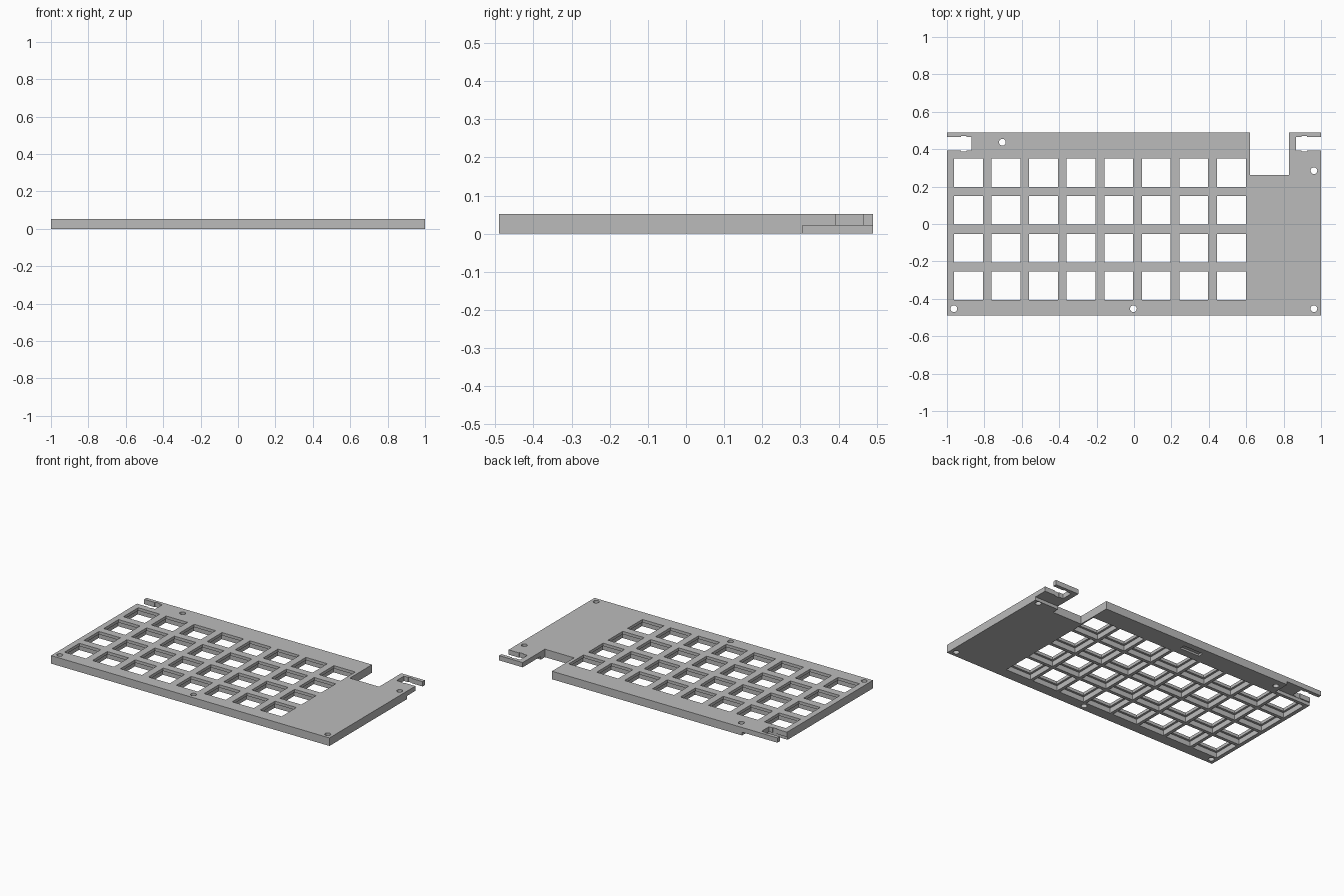
import bpy
import bmesh
from mathutils import Matrix, Vector

cube = bpy.data.objects.get("Cube")
if cube:
    bpy.data.objects.remove(cube, do_unlink=True)

T = 0.052      # plate thickness
LEDGE = 0.033  # underside of the thin key rim
STEP = 0.021   # underside of the raised rear corners
OVER = 0.02    # cutter overshoot

grey = bpy.data.materials.new("plain_grey")
grey.use_nodes = True
grey.diffuse_color = (0.5, 0.5, 0.5, 1)
grey.node_tree.nodes["Principled BSDF"].inputs["Base Color"].default_value = (0.5, 0.5, 0.5, 1)


def add_box(bm, x0, x1, y0, y1, z0, z1):
    mid = Vector((x0 + x1, y0 + y1, z0 + z1)) / 2
    size = Matrix.Diagonal((x1 - x0, y1 - y0, z1 - z0, 1))
    bmesh.ops.create_cube(bm, size=1, matrix=Matrix.Translation(mid) @ size)


def add_pin(bm, x, y, r):
    bmesh.ops.create_cone(bm, cap_ends=True, segments=24, radius1=r, radius2=r,
                          depth=T + 2 * OVER, matrix=Matrix.Translation((x, y, T / 2)))


def make_object(name, bm):
    mesh = bpy.data.meshes.new(name)
    bm.to_mesh(mesh)
    bm.free()
    mesh.materials.append(grey)
    obj = bpy.data.objects.new(name, mesh)
    bpy.context.collection.objects.link(obj)
    return obj


def cut(target, bm):
    """Subtract the cutter, keep the result and drop the cutter."""
    cutter = make_object("cutter", bm)
    cutter.hide_render = True
    mod = target.modifiers.new("cut", "BOOLEAN")
    mod.operation = "DIFFERENCE"
    mod.solver = "EXACT"
    mod.object = cutter
    bpy.context.view_layer.update()
    graph = bpy.context.evaluated_depsgraph_get()
    mesh = bpy.data.meshes.new_from_object(target.evaluated_get(graph))
    target.modifiers.clear()
    target.data = mesh
    bpy.data.objects.remove(cutter, do_unlink=True)


# Solid plate
bm = bmesh.new()
add_box(bm, -1, 1, -0.49, 0.49, 0, T)
plate = make_object("key_plate", bm)

# Grid of key positions
keys = [(-0.885 + 0.2008 * col, 0.274 - 0.2013 * row) for col in range(8) for row in range(4)]

# Underside pockets, raised rear corners and small cable recess
bm = bmesh.new()
for x, y in keys:
    add_box(bm, x - 0.09, x + 0.09, y - 0.09, y + 0.09, -OVER, LEDGE)
add_box(bm, -1 - OVER, -0.745, 0.385, 0.49 + OVER, -OVER, STEP)
add_box(bm, 0.75, 1 + OVER, 0.305, 0.49 + OVER, -OVER, STEP)
add_box(bm, -0.14, 0, 0.415, 0.45, -OVER, 0.012)
cut(plate, bm)

# Key openings, screw holes and rear notch
bm = bmesh.new()
for x, y in keys:
    add_box(bm, x - 0.077, x + 0.077, y - 0.076, y + 0.076, -OVER, T + OVER)
for x, y in [(-0.963, -0.453), (-0.003, -0.453), (0.962, -0.453), (0.962, 0.285), (-0.704, 0.437)]:
    add_pin(bm, x, y, 0.018)
add_box(bm, 0.62, 0.83, 0.262, 0.49 + OVER, -OVER, T + OVER)
cut(plate, bm)

# Side slots that leave a hook at each rear corner
bm = bmesh.new()
for side, inner in ((-1, 0.87), (1, 0.865)):
    x0, x1 = sorted((side * inner, side * (1 + OVER)))
    add_box(bm, x0, x1, 0.392, 0.466, -OVER, T + OVER)
cut(plate, bm)

# Shallow clip reliefs in the slots
bm = bmesh.new()
for side in (-1, 1):
    x0, x1 = sorted((side * 0.895, side * 0.925))
    add_box(bm, x0, x1, 0.387, 0.471, -OVER, T + OVER)
cut(plate, bm)
